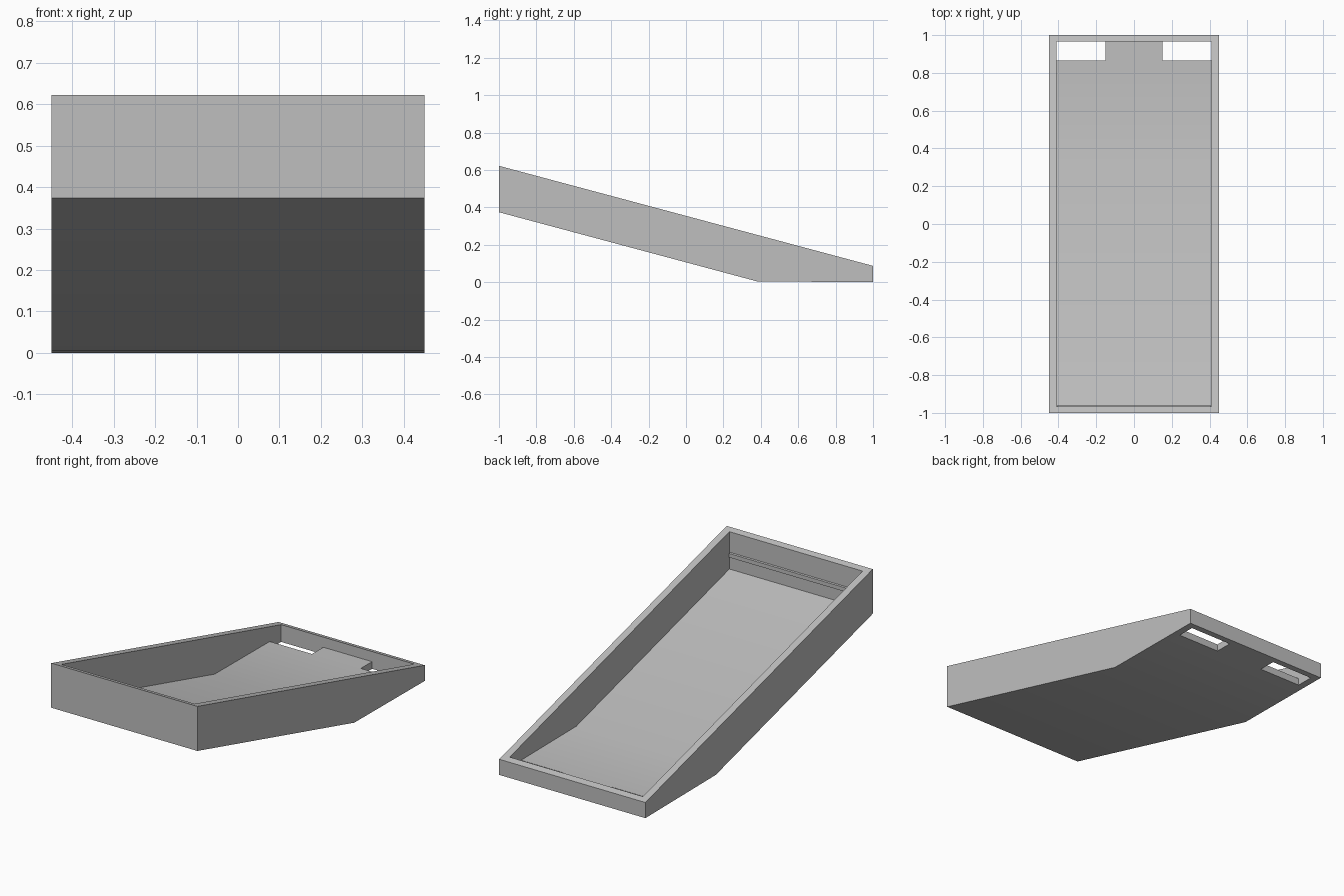
import bpy
import bmesh
import math

cube = bpy.data.objects.get("Cube")
if cube:
    bpy.data.objects.remove(cube, do_unlink=True)

grey = bpy.data.materials.new("plain_grey")
grey.use_nodes = True
colour = (0.52, 0.52, 0.52, 1)
grey.diffuse_color = colour
grey.node_tree.nodes["Principled BSDF"].inputs["Base Color"].default_value = colour

SLOPE = math.tan(math.radians(15))
FLOOR = 0.04


def prism(name, profile, x0, x1):
    """Extrude a (y, z) profile along x from x0 to x1."""
    bm = bmesh.new()
    face = bm.faces.new([bm.verts.new((x0, y, z)) for y, z in profile])
    out = bmesh.ops.extrude_face_region(bm, geom=[face])
    moved = [v for v in out["geom"] if isinstance(v, bmesh.types.BMVert)]
    bmesh.ops.translate(bm, verts=moved, vec=(x1 - x0, 0, 0))
    bmesh.ops.recalc_face_normals(bm, faces=bm.faces)
    mesh = bpy.data.meshes.new(name)
    bm.to_mesh(mesh)
    bm.free()
    mesh.materials.append(grey)
    obj = bpy.data.objects.new(name, mesh)
    bpy.context.collection.objects.link(obj)
    return obj


def activate(obj):
    bpy.ops.object.select_all(action="DESELECT")
    obj.select_set(True)
    bpy.context.view_layer.objects.active = obj


def cut(target, cutter):
    cutter.hide_render = True
    mod = target.modifiers.new("cut", "BOOLEAN")
    mod.operation = "DIFFERENCE"
    mod.solver = "EXACT"
    mod.object = cutter
    activate(target)
    bpy.ops.object.modifier_apply(modifier=mod.name)
    bpy.data.objects.remove(cutter, do_unlink=True)


def under(y):
    """Height of the sloping underside."""
    return 0.374 - (y + 1) * SLOPE


# Wedge-shaped tray body
bend = 0.38
tray = prism("tray", [(-1, 0.622), (-1, under(-1)), (bend, under(bend)),
                      (1, 0), (1, 0.087)], -0.45, 0.45)

# Hollow inside, with a floor of even thickness
front, back = -0.967, 0.965
cavity = prism("cavity_cutter", [(front, 1), (front, under(front) + FLOOR),
                                 (bend, under(bend) + FLOOR),
                                 (back, FLOOR), (back, 1)], -0.41, 0.41)
cut(tray, cavity)

# Two slots through the floor at the back
for side in (-1, 1):
    x0, x1 = sorted((side * 0.15, side * 0.41))
    slot = prism("slot_cutter", [(0.865, -0.1), (0.865, 0.06),
                                 (back, 0.06), (back, -0.1)], x0, x1)
    cut(tray, slot)

# Narrow rib across the inside of the front wall
rib = prism("front_rib", [(front - 0.005, 0.5), (front - 0.005, 0.475),
                          (-0.957, 0.475), (-0.957, 0.497)], -0.405, 0.405)

for obj in (tray, rib):
    activate(obj)
    bpy.ops.object.shade_smooth_by_angle(angle=math.radians(30))
